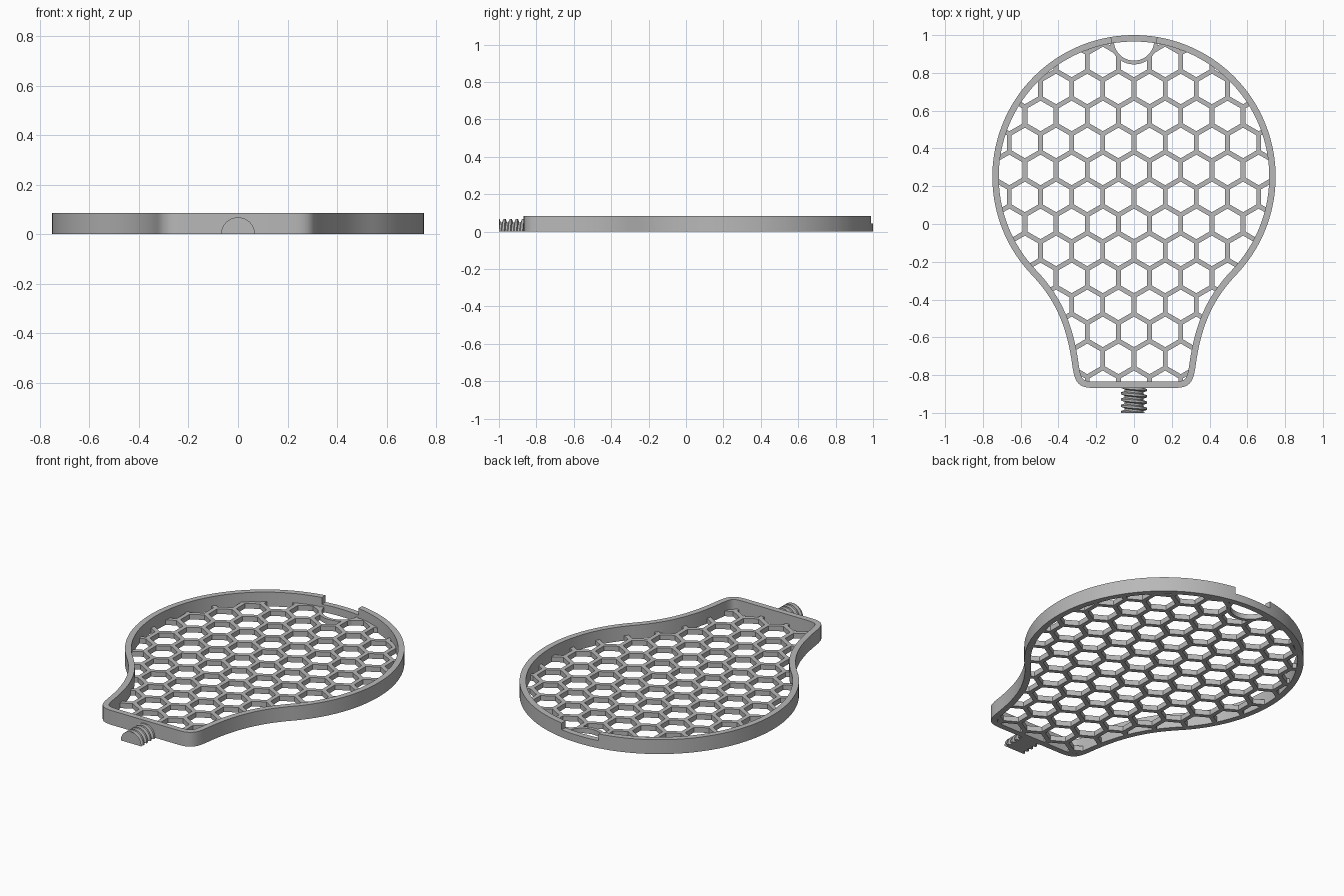
import bpy, bmesh, math
from mathutils import Vector

if "Cube" in bpy.data.objects:
    bpy.data.objects.remove(bpy.data.objects["Cube"])

HEIGHT, WALL = 0.085, 0.034        # rim height and thickness
FLOOR = 0.03                       # lattice thickness
PITCH, BAR = 0.165, 0.025          # honeycomb spacing and bar width

grey = bpy.data.materials.new("grey plastic")
grey.diffuse_color = (0.48, 0.48, 0.48, 1)
grey.use_nodes = True
grey.node_tree.nodes["Principled BSDF"].inputs["Base Color"].default_value = grey.diffuse_color


def finish(name, bm):
    bmesh.ops.recalc_face_normals(bm, faces=bm.faces)
    me = bpy.data.meshes.new(name)
    bm.to_mesh(me)
    bm.free()
    ob = bpy.data.objects.new(name, me)
    bpy.context.collection.objects.link(ob)
    me.materials.append(grey)
    return ob


def add_prism(bm, pts, z0, z1):
    lo = [bm.verts.new((x, y, z0)) for x, y in pts]
    hi = [bm.verts.new((x, y, z1)) for x, y in pts]
    n = len(pts)
    bm.faces.new(lo[::-1])
    bm.faces.new(hi)
    for i in range(n):
        j = (i + 1) % n
        bm.faces.new((lo[i], lo[j], hi[j], hi[i]))


def add_ring(bm, outer, inner, z0, z1):
    n = len(outer)
    loops = [[bm.verts.new((x, y, z)) for x, y in pts]
             for pts, z in ((outer, z0), (outer, z1), (inner, z1), (inner, z0))]
    for a, b in zip(loops, loops[1:] + loops[:1]):
        for i in range(n):
            j = (i + 1) % n
            bm.faces.new((a[i], a[j], b[j], b[i]))


def circle(cx, cy, r, n, start=0.0):
    return [(cx + r * math.cos(start + math.tau * i / n),
             cy + r * math.sin(start + math.tau * i / n)) for i in range(n)]


def bezier(p0, p1, p2, p3, n):
    out = []
    for i in range(1, n + 1):
        t = i / n
        s = 1 - t
        out.append(tuple(s**3 * a + 3 * s * s * t * b + 3 * s * t * t * c + t**3 * d
                         for a, b, c, d in zip(p0, p1, p2, p3)))
    return out


def inset(pts, d):
    # Shift a clockwise outline inwards along its normals
    out = []
    n = len(pts)
    for i, p in enumerate(pts):
        t = (Vector(pts[(i + 1) % n]) - Vector(pts[i - 1])).normalized()
        out.append((p[0] + t.y * d, p[1] - t.x * d))
    return out


def boolean(ob, cutter, operation):
    mod = ob.modifiers.new("cut", 'BOOLEAN')
    mod.operation = operation
    mod.solver = 'EXACT'
    mod.object = cutter
    bpy.context.view_layer.objects.active = ob
    bpy.ops.object.modifier_apply(modifier=mod.name)
    bpy.data.objects.remove(cutter)


def smooth(ob):
    bpy.ops.object.select_all(action='DESELECT')
    ob.select_set(True)
    bpy.context.view_layer.objects.active = ob
    bpy.ops.object.shade_smooth_by_angle(angle=math.radians(25))


# Bulb outline: right half from the top down, then mirrored
end = math.asin(0.515 / 0.75)
half = []
for i in range(57):
    a = math.pi / 2 - (math.pi / 2 + end) * i / 56
    half.append((0.75 * math.cos(a), 0.25 + 0.75 * math.sin(a)))
half += bezier(half[-1], (0.43, -0.385), (0.355, -0.52), (0.325, -0.76), 16)
half += bezier(half[-1], (0.312, -0.845), (0.29, -0.868), (0.21, -0.868), 10)
outline = half + [(-x, y) for x, y in reversed(half[1:])]

# Rim wall with a lowered notch at the top end
bm = bmesh.new()
add_ring(bm, outline, inset(outline, WALL), 0, HEIGHT)
rim = finish("rim_wall", bm)
bm = bmesh.new()
add_prism(bm, [(-0.115, 0.9), (0.115, 0.9), (0.125, 1.05), (-0.125, 1.05)], 0.045, 0.2)
boolean(rim, finish("notch_cutter", bm), 'DIFFERENCE')
smooth(rim)

# Honeycomb floor
bm = bmesh.new()
add_prism(bm, inset(outline, WALL * 0.6), 0, FLOOR)
lattice = finish("honeycomb_floor", bm)
bm = bmesh.new()
hex_r = (PITCH - BAR) / math.sqrt(3)
for k in range(-2, 12):
    y = 0.715 - PITCH * math.sqrt(3) / 2 * k
    for i in range(-6, 7):
        x = (i + (0.5 if k % 2 == 0 else 0)) * PITCH
        add_prism(bm, circle(x, y, hex_r, 6, math.pi / 6), -0.1, 0.1)
boolean(lattice, finish("cell_cutter", bm), 'DIFFERENCE')

# Finger opening with a curved border below the notch
CY, R = 0.972, 0.127
bm = bmesh.new()
add_prism(bm, circle(0, CY, R - 0.01, 48), -0.1, 0.1)
boolean(lattice, finish("opening_cutter", bm), 'DIFFERENCE')
smooth(lattice)
bm = bmesh.new()
arc = [math.radians(178 + 184 * i / 32) for i in range(33)]
border = [(R * math.cos(a), CY + R * math.sin(a)) for a in arc]
border += [((R - 0.02) * math.cos(a), CY + (R - 0.02) * math.sin(a)) for a in reversed(arc)]
add_prism(bm, border, 0, FLOOR)
smooth(finish("opening_border", bm))

# Half-round threaded stud, flat on the underside
bm = bmesh.new()
Y0, Y1, STEP, SEG = -1.0, -0.86, 0.033, 24
profile = ((0.0, 0.05), (0.3, 0.05), (0.48, 0.068), (0.82, 0.068))
rows = []
for turn in range(-1, 6):
    for u, r in profile:
        row = []
        for s in range(SEG + 1):
            a = math.pi * s / SEG
            y = Y0 + (turn + u + a / math.tau) * STEP
            row.append(bm.verts.new((r * math.cos(a), min(max(y, Y0), Y1), r * math.sin(a))))
        rows.append(row)
for a, b in zip(rows, rows[1:]):
    for s in range(SEG):
        bm.faces.new((a[s], a[s + 1], b[s + 1], b[s]))
    bm.faces.new((a[0], b[0], b[SEG], a[SEG]))
bm.faces.new(rows[0])
bm.faces.new(rows[-1][::-1])
bmesh.ops.dissolve_degenerate(bm, edges=bm.edges, dist=1e-5)
smooth(finish("threaded_stud", bm))
